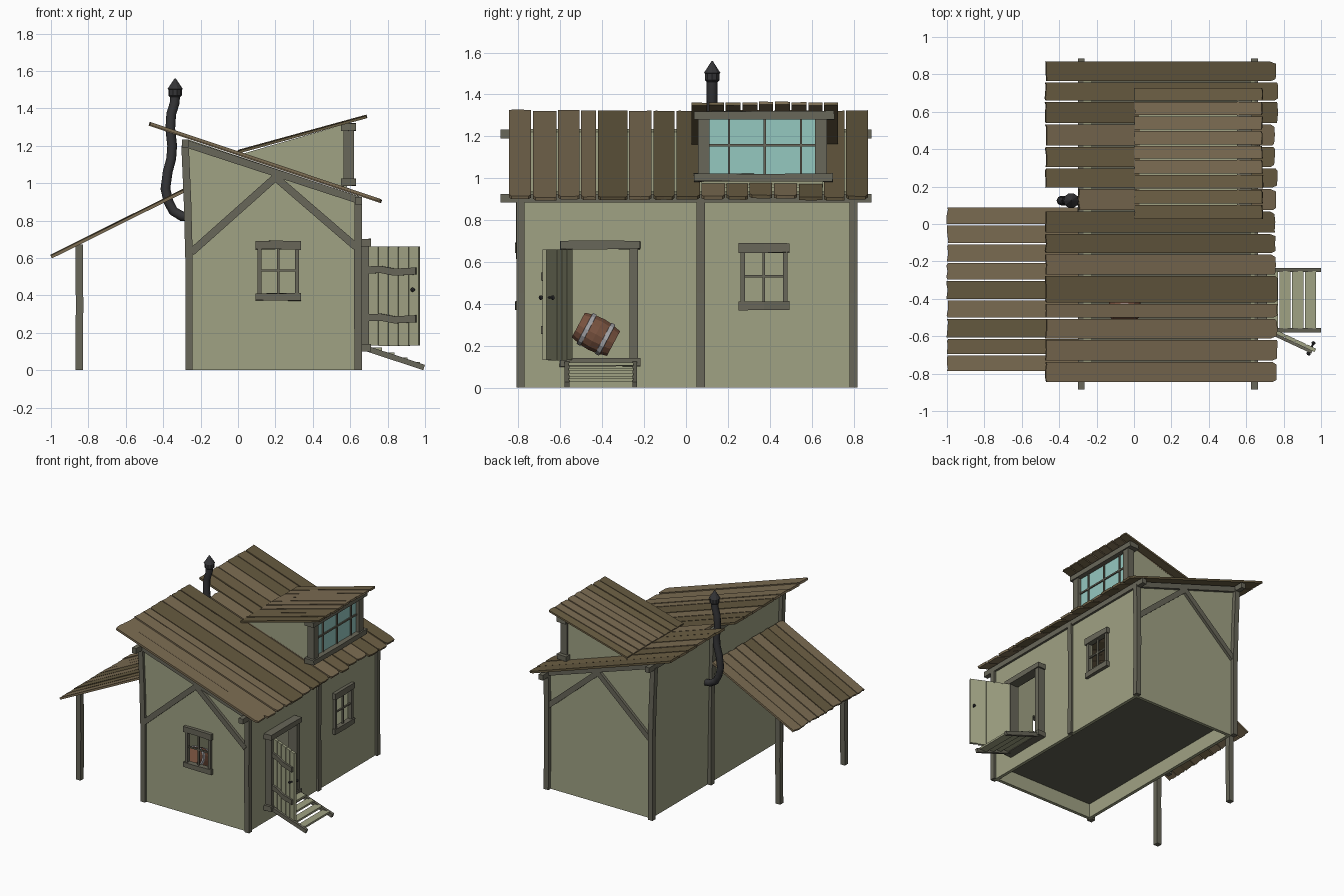
import bpy, bmesh, random
from math import cos, sin, tau, radians, hypot
from mathutils import Vector as V, Matrix

if "Cube" in bpy.data.objects:
    bpy.data.objects.remove(bpy.data.objects["Cube"])

random.seed(4)
rnd = random.uniform
X, Y, Z = V((1, 0, 0)), V((0, 1, 0)), V((0, 0, 1))


def mat(name, *c):
    m = bpy.data.materials.new(name)
    m.diffuse_color = (*c, 1)
    m.use_nodes = True
    m.node_tree.nodes["Principled BSDF"].inputs["Base Color"].default_value = m.diffuse_color
    return m


WALL = mat("plaster", .35, .36, .23)
TIMBER = mat("timber", .14, .135, .10)
ROOF = [mat("roof_dark", .13, .10, .05), mat("roof_mid", .155, .118, .06), mat("roof_light", .20, .15, .085)]
METAL = mat("iron", .035, .035, .038)
GLASS = mat("glass", .30, .58, .53)
STAVE = mat("barrel_wood", .19, .085, .05)
HOOP = mat("barrel_hoop", .38, .38, .40)
FLOOR = mat("floor", .12, .12, .085)


def finish(name, bm, mats, M=None):
    bmesh.ops.recalc_face_normals(bm, faces=bm.faces)
    me = bpy.data.meshes.new(name)
    bm.to_mesh(me)
    bm.free()
    for m in mats if isinstance(mats, list) else [mats]:
        me.materials.append(m)
    ob = bpy.data.objects.new(name, me)
    bpy.context.collection.objects.link(ob)
    if M:
        ob.matrix_world = M
    return ob


def beam(name, pts, a, b, m=TIMBER, M=None, jit=0.0):
    """Rectangular section (half-vectors a, b) carried along points."""
    bm = bmesh.new()
    rings = [[bm.verts.new(V(p) + s * a + t * b + jit * V((0, rnd(-1, 1), rnd(-1, 1))))
              for s, t in ((-1, -1), (1, -1), (1, 1), (-1, 1))] for p in pts]
    for r, q in zip(rings, rings[1:]):
        for i in range(4):
            bm.faces.new((r[i], r[(i + 1) % 4], q[(i + 1) % 4], q[i]))
    bm.faces.new(rings[0])
    bm.faces.new(rings[-1])
    return finish(name, bm, m, M)


def box(name, lo, hi, m=TIMBER, M=None, jit=0.0):
    lo, hi = V(lo), V(hi)
    c, h = (lo + hi) / 2, (hi - lo) / 2
    k = max(range(3), key=lambda i: h[i])
    ax = [X, Y, Z]
    a, b = [ax[i] * h[i] for i in range(3) if i != k]
    return beam(name, [c - ax[k] * h[k], c, c + ax[k] * h[k]], a, b, m, M, jit)


def extrude(bm, lower, offset):
    n = len(lower)
    A = [bm.verts.new(p) for p in lower]
    B = [bm.verts.new(p + offset) for p in lower]
    return [bm.faces.new(A), bm.faces.new(B)] + [
        bm.faces.new((A[i], A[(i + 1) % n], B[(i + 1) % n], B[i])) for i in range(n)]


def prism(name, prof, y0, y1, m):
    bm = bmesh.new()
    extrude(bm, [V((x, y0, z)) for x, z in prof], Y * (y1 - y0))
    return finish(name, bm, m)


def planks(name, p, q, edges, rag0, rag1, starts={}, th=.016):
    """Ragged-ended boards running from p to q (x, z), laid side by side in y."""
    bm = bmesh.new()
    L = hypot(q[0] - p[0], q[1] - p[1])
    d = V((q[0] - p[0], 0, q[1] - p[1])) / L
    n = V((-d.z, 0, d.x))
    for i, (y0, y1) in enumerate(zip(edges, edges[1:])):
        y0, y1 = y0 + .004, y1 - .004
        s = starts.get(i, 0)
        ys = [y0, y0 + .012, (y0 + y1) / 2, y1 - .012, y1]
        out = [(s + rnd(0, rag0), y) for y in ys]
        e = L - rnd(0, rag1 * .6)
        out += [(e - (rnd(0, rag1) if j in (0, 4) else rnd(0, .006)), ys[j]) for j in (4, 3, 2, 1, 0)]
        base = V((p[0], 0, p[1])) + n * (rnd(-.003, .003) - th / 2)
        k = random.randrange(3)
        for f in extrude(bm, [base + d * t + Y * y for t, y in out], n * th):
            f.material_index = k
    return finish(name, bm, ROOF)


def lathe(name, prof, segs, M, m):
    bm = bmesh.new()
    rings = [[bm.verts.new((r * cos(tau * i / segs), r * sin(tau * i / segs), z)) for i in range(segs)]
             for r, z in prof]
    for r, q in zip(rings, rings[1:]):
        for i in range(segs):
            bm.faces.new((r[i], r[(i + 1) % segs], q[(i + 1) % segs], q[i]))
    bm.faces.new(rings[0])
    bm.faces.new(rings[-1])
    return finish(name, bm, m, M)


# Walls: sloped-top shell with door and window openings
walls = prism("walls", [(-.25, 0), (.645, 0), (.645, .93), (-.27, 1.235)], -.79, .79, WALL)
cuts = [box("cut_room", (-.225, -.765, -.5), (.62, .765, 2)),
        box("cut_front_window", (.12, -.9, .40), (.305, -.7, .65)),
        box("cut_side_window", (.55, .275, .40), (.75, .475, .65)),
        box("cut_door", (.55, -.545, .13), (.75, -.265, .67))]
for c in cuts:
    c.hide_render = True
    md = walls.modifiers.new("cut", 'BOOLEAN')
    md.operation, md.object, md.solver = 'DIFFERENCE', c, 'EXACT'
bpy.context.view_layer.update()
walls.data = bpy.data.meshes.new_from_object(walls.evaluated_get(bpy.context.evaluated_depsgraph_get()))
walls.modifiers.clear()
for c in cuts:
    bpy.data.objects.remove(c)
box("floor", (-.23, -.77, .11), (.625, .77, .13), FLOOR)

# Corner and middle posts, eave beams
for i, y in enumerate((-.79, .07, .80)):
    beam(f"left_post_{i}", [(-.262, y, 0), (-.262, y, .6), (-.27, y, .9), (-.283, y, 1.2)], X * .02, Y * .02)
    beam(f"right_post_{i}", [(.643, y, 0), (.64, y, .45), (.643, y, .9)], X * .02, Y * .02)
box("left_eave_beam", (-.30, -.885, 1.19), (-.265, .885, 1.232))
box("right_eave_beam", (.625, -.885, .885), (.662, .885, .925))

# Gable rafters and diagonal braces, front and back
for side, y in (("front", -.795), ("back", .795)):
    for nm, p, q in (("rafter", (-.28, 1.212), (.645, .91)),
                     ("left_brace", (-.25, .63), (.205, 1.035)),
                     ("right_brace", (.63, .66), (.195, 1.035))):
        d = V((q[0] - p[0], 0, q[1] - p[1])).normalized()
        beam(f"{side}_{nm}", [(p[0], y, p[1]), (q[0], y, q[1])], V((-d.z, 0, d.x)) * .02, Y * .017)

# Roofs
planks("main_roof", (-.475, 1.318), (.77, .902),
       [-.85, -.735, -.615, -.505, -.425, -.275, -.16, -.05, .07, .19, .30, .415, .535, .655, .76, .872],
       .008, .035, {8: .185})
planks("lean_to_roof", (-1, .607), (-.28, .965),
       [-.79, -.70, -.61, -.505, -.405, -.30, -.205, -.105, -.005, .092], .012, .004)
planks("dormer_roof", (0, 1.168), (.692, 1.358),
       [.022, .105, .185, .265, .345, .42, .50, .58, .655, .73], .006, .01, th=.014)
for nm, y in (("front", -.75), ("back", .055)):
    beam(f"lean_to_{nm}_post", [(-.85, y, 0), (-.847, y, .35), (-.85, y, .672)], X * .02, Y * .02)

# Dormer body, frame, glass and glazing bars
prism("dormer_body", [(0, 1.15), (.58, 1.318), (.58, .955)], .075, .655, WALL)
box("dormer_glass", (.575, .10, 1.0), (.592, .63, 1.29), GLASS)
box("dormer_top_beam", (.55, .038, 1.28), (.63, .708, 1.32), jit=.003)
box("dormer_sill", (.55, .038, .985), (.632, .702, 1.022), jit=.003)
for i, y in enumerate((.085, .645)):
    box(f"dormer_post_{i}", (.565, y - .028, 1.0), (.62, y + .028, 1.3))
for i, y in enumerate((.205, .376, .55)):
    box(f"dormer_bar_{i}", (.588, y - .005, 1.0), (.602, y + .005, 1.29))
box("dormer_cross_bar", (.588, .1, 1.152), (.601, .63, 1.164))


# Window frames: u runs along the wall, wall normal is -y or +x in local space
def window(name, M):
    for nm, lo, hi in (("head", (-.122, -.022, .645), (.122, .02, .69)),
                       ("sill", (-.122, -.022, .372), (.122, .02, .412)),
                       ("left_jamb", (-.112, -.014, .40), (-.09, .014, .65)),
                       ("right_jamb", (.09, -.014, .40), (.112, .014, .65)),
                       ("mullion", (-.006, -.006, .40), (.006, .006, .65)),
                       ("cross_bar", (-.1, -.006, .527), (.1, .006, .538))):
        box(f"{name}_{nm}", lo, hi, M=M, jit=.003 if nm in ("head", "sill") else 0)


window("front_window", Matrix.Translation((.215, -.793, 0)))
window("side_window", Matrix.Translation((.65, .372, 0)) @ Matrix.Rotation(radians(90), 4, 'Z'))

# Door frame
box("door_lintel", (.63, -.602, .662), (.71, -.218, .70), jit=.003)
box("door_sill", (.62, -.602, .102), (.71, -.218, .14), jit=.003)
box("door_left_jamb", (.63, -.582, .13), (.70, -.542, .67))
box("door_right_jamb", (.63, -.27, .13), (.70, -.23, .67))

# Open door leaf: boards, battens and knob
D = Matrix.Translation((.70, -.55, 0)) @ Matrix.Rotation(radians(-25), 4, 'Z')
for i in range(5):
    box(f"door_board_{i}", (i * .06 + .002, -.01, .13 + rnd(-.003, .003)), (i * .06 + .057, .01, .66), WALL, D)
box("door_backing", (.003, -.004, .135), (.296, .006, .655), WALL, D)
for i, z in enumerate((.275, .53)):
    beam(f"door_batten_{i}", [(0, -.016, z + .006), (.08, -.016, z + .008), (.16, -.016, z - .006), (.285, -.016, z)],
         Y * .008, Z * .019, TIMBER, D)
for s in (-1, 1):
    lathe("door_knob", [(.005, 0), (.005, .015), (.011, .02), (.011, .027), (.005, .032)], 8,
          D @ Matrix.Translation((.272, s * .008, .43)) @ Matrix.Rotation(radians(-90 * s), 4, 'X'), METAL)

# Steps
for nm, y in (("left", -.568), ("right", -.245)):
    beam(f"{nm}_stringer", [(.66, y, .125), (.66, y, .125), (.995, y, .014)][1:], V((.005, 0, .014)), Y * .011)
for i in range(4):
    x, z = .71 + i * .068, .118 - i * .026
    box(f"step_{i}", (x, -.56, z - .012), (x + .06, -.25, z + .003), WALL)

# Stove pipe with cap
cu = bpy.data.curves.new("pipe_path", 'CURVE')
cu.dimensions, cu.bevel_depth, cu.bevel_resolution, cu.use_fill_caps = '3D', .026, 2, True
path = [(-.25, .82), (-.30, .823), (-.345, .85), (-.372, .90), (-.388, .97), (-.376, 1.06), (-.357, 1.13),
        (-.352, 1.20), (-.362, 1.29), (-.357, 1.37), (-.338, 1.43), (-.336, 1.48)]
sp = cu.splines.new('POLY')
sp.points.add(len(path) - 1)
for pt, (x, z) in zip(sp.points, path):
    pt.co = (x, .125, z, 1)
tmp = bpy.data.objects.new("pipe_tmp", cu)
bpy.context.collection.objects.link(tmp)
bpy.context.view_layer.update()
me = bpy.data.meshes.new_from_object(tmp.evaluated_get(bpy.context.evaluated_depsgraph_get()))
bpy.data.objects.remove(tmp)
me.materials.clear()
me.materials.append(METAL)
bpy.context.collection.objects.link(bpy.data.objects.new("stove_pipe", me))
lathe("pipe_cap", [(.028, 1.46), (.036, 1.468), (.036, 1.50), (.041, 1.503), (.003, 1.56)], 10,
      Matrix.Translation((-.336, .125, 0)), METAL)

# Tipped barrel inside the doorway
B = Matrix.Translation((-.05, -.43, .255)) @ Matrix.Rotation(radians(-118), 4, 'X')
R = [(.068, -.095), (.08, -.05), (.085, 0), (.08, .05), (.068, .095)]
lathe("barrel", R, 14, B, STAVE)
for i, z in enumerate((-.05, .05)):
    lathe(f"barrel_hoop_{i}", [(.079, z - .011), (.086, z - .01), (.086, z + .01), (.079, z + .011)], 14, B, HOOP)
